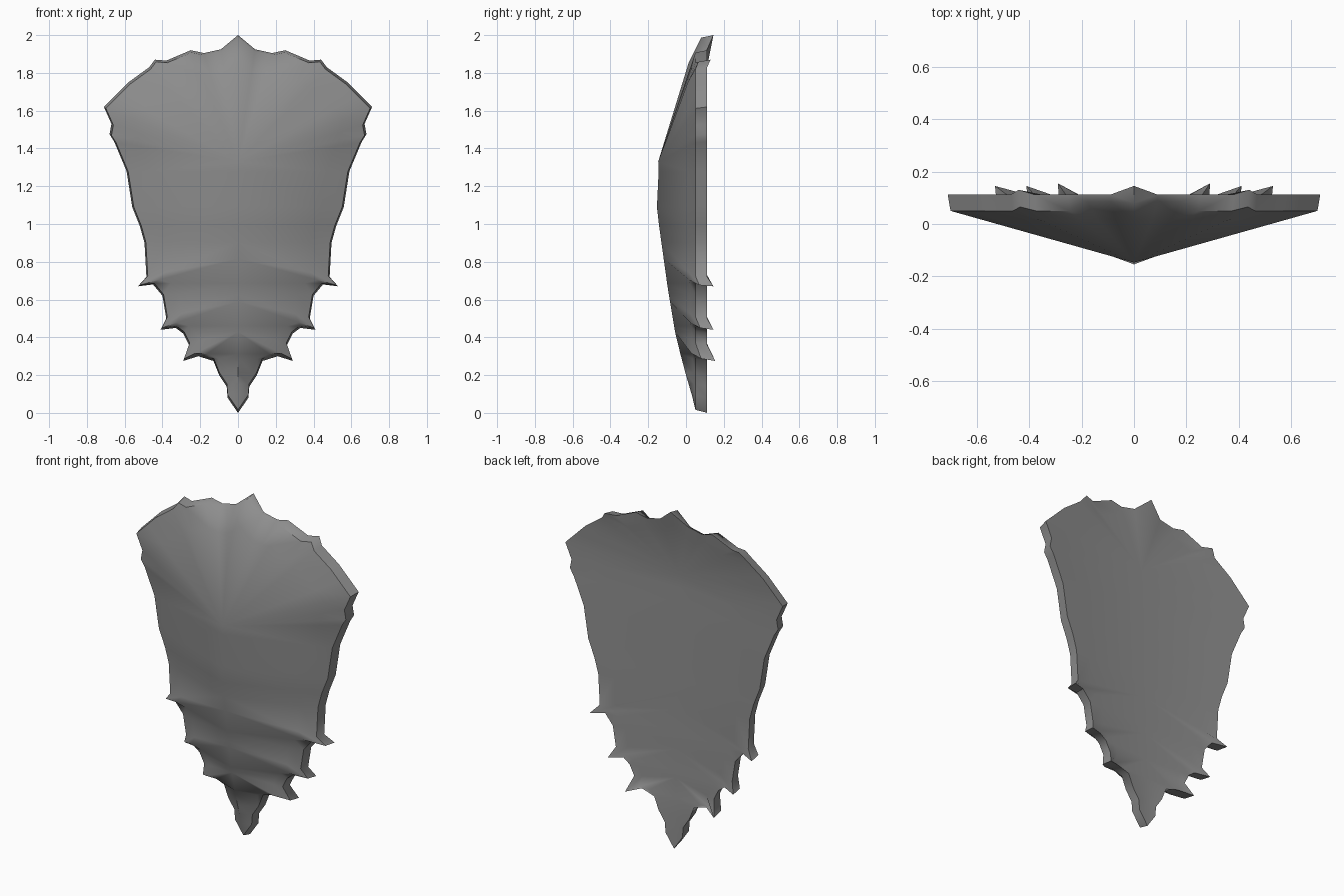
import bpy, bmesh, math

cube = bpy.data.objects.get("Cube")
if cube:
    bpy.data.objects.remove(cube, do_unlink=True)

# Plain grey metal
metal = bpy.data.materials.new("grey_metal")
metal.use_nodes = True
metal.diffuse_color = (0.27, 0.27, 0.27, 1)
bsdf = next(n for n in metal.node_tree.nodes if n.type == 'BSDF_PRINCIPLED')
bsdf.inputs["Base Color"].default_value = (0.27, 0.27, 0.27, 1)

# Half outline of the shield from top point to bottom point: x, z
OUTLINE = [
    (0, 2.0), (.09, 1.925), (.18, 1.905), (.25, 1.92), (.38, 1.865), (.44, 1.87),
    (.47, 1.83), (.58, 1.75), (.64, 1.69), (.71, 1.62), (.67, 1.53), (.68, 1.475),
    (.655, 1.435), (.59, 1.28), (.56, 1.09), (.52, .99), (.495, .90), (.485, .72),
    (.53, .67), (.45, .68), (.40, .62), (.38, .50), (.41, .44), (.33, .45),
    (.29, .42), (.26, .36), (.29, .275), (.21, .30), (.13, .275), (.10, .20),
    (.06, .14), (.055, .08), (0, 0)]
SPIKES = (18, 22, 26)
# Outline points bent away from the rim plane: index, y
FRONT_BEND = {0: .08, 1: .085, 2: .085, 5: .065, 18: .07, 22: .075, 26: .08}
BACK_BEND = {0: .145, 5: .13, 18: .145, 22: .145, 26: .155}
# Middle ridges, bottom to apex: z, y
FRONT_RIDGE = [(.03, .05), (.2, 0), (.4, -.053), (.65, -.095),
               (1.08, -.155), (1.2, -.142), (1.33, -.147)]
BACK_RIDGE = [(.03, .112), (.6, .09), (1.6, .065)]


def ridge_y(ridge, z):
    if z <= ridge[0][0]:
        return ridge[0][1]
    for (z0, y0), (z1, y1) in zip(ridge, ridge[1:]):
        if z <= z1:
            return y0 + (y1 - y0) * (z - z0) / (z1 - z0)
    return ridge[-1][1]


def sheet(bm, inset, rim, bend, ridge, bulge):
    """Half of a domed sheet: spokes from the middle ridge to the rim."""
    apex = ridge[-1][0]
    pts = [(x * inset, 1.1 + (z - 1.1) * inset) for x, z in OUTLINE]
    targets, low = [], 0
    for i in reversed(range(len(pts))):
        low = max(low, pts[i][1] + (.14 if i in SPIKES else 0))
        targets.insert(0, min(low, apex))
    rows = []
    for i, ((x, z), zr) in enumerate(zip(pts, targets)):
        edge, mid = bend.get(i, rim), ridge_y(ridge, zr)
        inner = mid + (rim - mid) * .8
        if i < 3:                                   # rounded crest under the top point
            inner = mid + (edge - mid) * .8 - bulge
        rows.append([bm.verts.new(co) for co in (
            (0, mid, zr), (x * .8, inner, zr + (z - zr) * .8), (x, edge, z))])
    for a, b in zip(rows, rows[1:]):
        for k in range(2):
            bm.faces.new((a[k], a[k + 1], b[k + 1], b[k]))
    return [r[-1] for r in rows]


bm = bmesh.new()
front_rim = sheet(bm, .985, .05, FRONT_BEND, FRONT_RIDGE, .02)
back_rim = sheet(bm, 1.0, .112, BACK_BEND, BACK_RIDGE, 0)
# Rim wall joining both sheets, with hard edges except under the top point
for i in range(len(OUTLINE) - 1):
    bm.faces.new((front_rim[i], back_rim[i], back_rim[i + 1], front_rim[i + 1]))
    bm.edges.get((back_rim[i], back_rim[i + 1])).smooth = False
    bm.edges.get((front_rim[i], front_rim[i + 1])).smooth = i < 3
bmesh.ops.remove_doubles(bm, verts=bm.verts, dist=1e-4)

# Other half
bmesh.ops.mirror(bm, geom=bm.verts[:] + bm.edges[:] + bm.faces[:], axis='X', merge_dist=1e-4)
bmesh.ops.remove_doubles(bm, verts=bm.verts, dist=1e-4)
bmesh.ops.recalc_face_normals(bm, faces=bm.faces)

mesh = bpy.data.meshes.new("shield")
bm.to_mesh(mesh)
bm.free()
mesh.materials.append(metal)
shield = bpy.data.objects.new("shield", mesh)
bpy.context.collection.objects.link(shield)

bpy.ops.object.select_all(action='DESELECT')
shield.select_set(True)
bpy.context.view_layer.objects.active = shield
bpy.ops.object.shade_smooth_by_angle(angle=math.radians(55), keep_sharp_edges=True)
